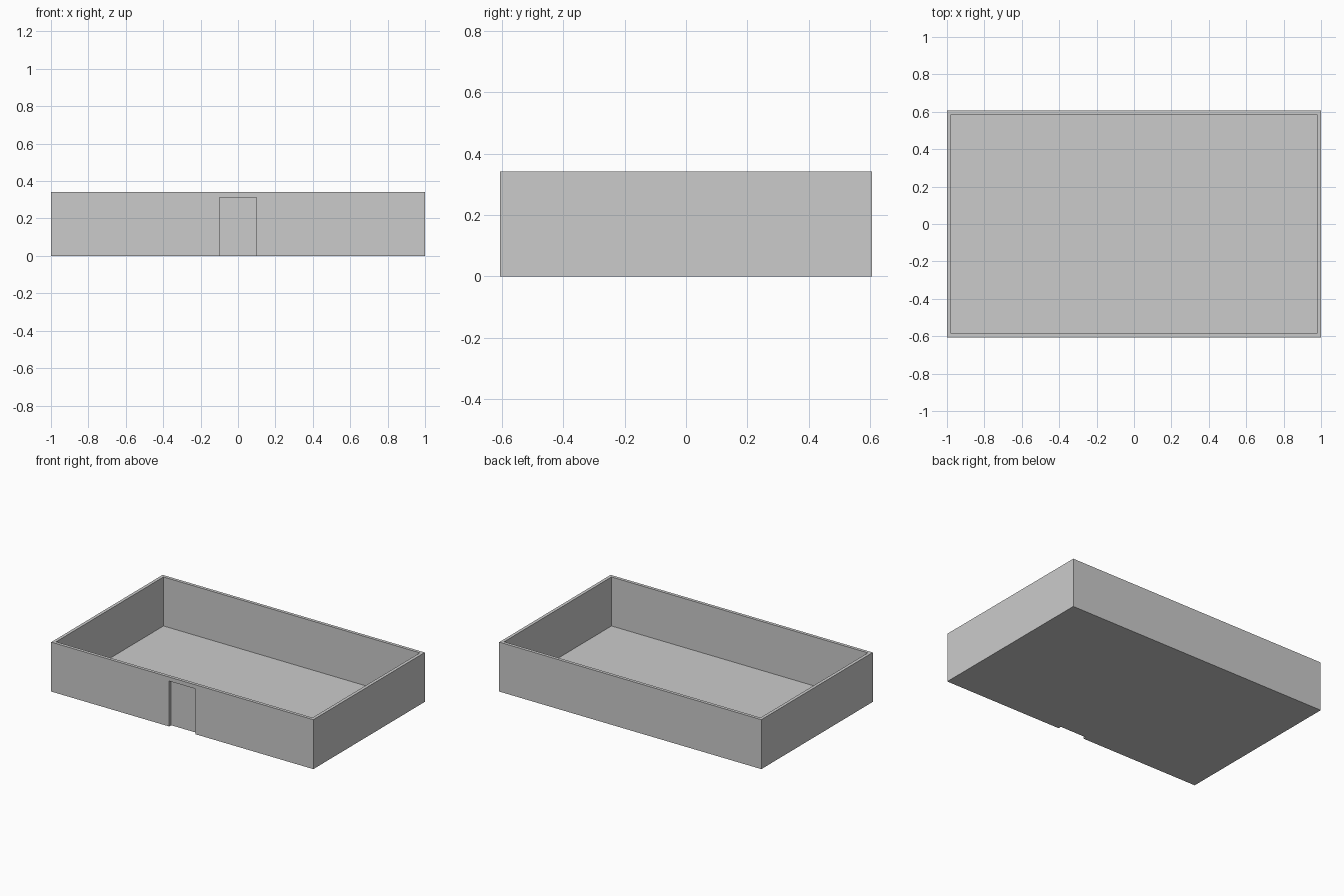
import bpy
import bmesh
from mathutils import Matrix, Vector

if "Cube" in bpy.data.objects:
    bpy.data.objects.remove(bpy.data.objects["Cube"])

HALF_X, HALF_Y, HEIGHT = 1.0, 0.607, 0.341
WALL, FLOOR = 0.022, 0.003
DOOR_HALF, DOOR_TOP = 0.1, 0.313


def box(name, lo, hi):
    """Axis-aligned box between two corners."""
    lo, hi = Vector(lo), Vector(hi)
    bm = bmesh.new()
    bmesh.ops.create_cube(
        bm, size=1,
        matrix=Matrix.Translation((lo + hi) / 2) @ Matrix.Diagonal((*(hi - lo), 1)))
    mesh = bpy.data.meshes.new(name)
    bm.to_mesh(mesh)
    bm.free()
    obj = bpy.data.objects.new(name, mesh)
    bpy.context.collection.objects.link(obj)
    return obj


def cut(target, cutter):
    """Subtract a hidden cutter from the target."""
    mod = target.modifiers.new(cutter.name, 'BOOLEAN')
    mod.operation = 'DIFFERENCE'
    mod.solver = 'EXACT'
    mod.object = cutter
    cutter.hide_render = True
    cutter.display_type = 'WIRE'


# Walls and thin floor in one shell
room = box("room_shell", (-HALF_X, -HALF_Y, 0), (HALF_X, HALF_Y, HEIGHT))
inner_x, inner_y = HALF_X - WALL, HALF_Y - WALL

# Open interior
cut(room, box("interior_cutter", (-inner_x, -inner_y, FLOOR), (inner_x, inner_y, HEIGHT + 0.1)))

# Doorway through the front wall, down to the ground
cut(room, box("doorway_cutter", (-DOOR_HALF, -HALF_Y - 0.1, -0.1), (DOOR_HALF, -inner_y, DOOR_TOP)))
